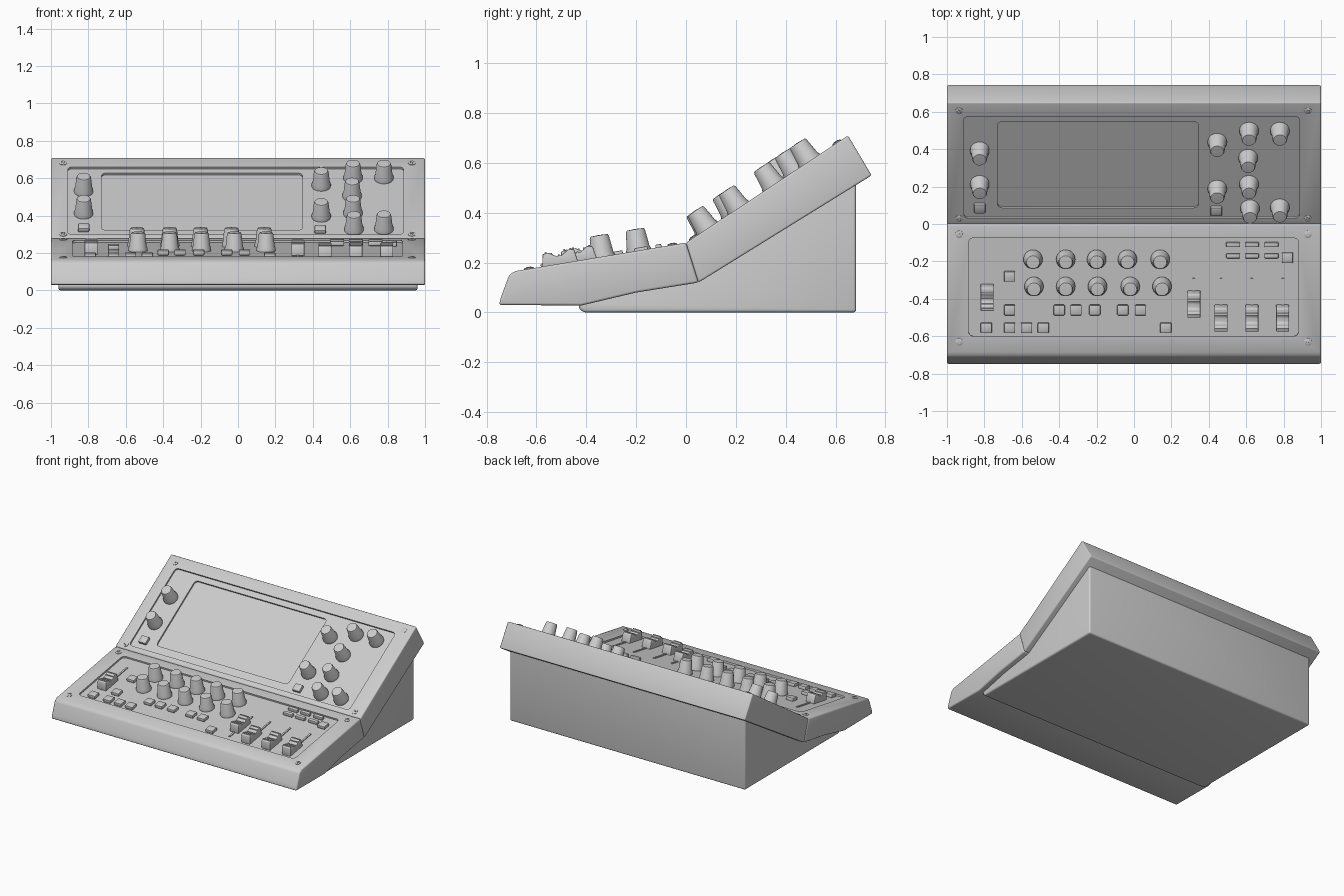
import bpy, bmesh, math
from mathutils import Matrix, Vector

cube = bpy.data.objects.get("Cube")
if cube:
    bpy.data.objects.remove(cube, do_unlink=True)

grey = bpy.data.materials.new("Light Grey")
grey.use_nodes = True
grey.diffuse_color = (0.6, 0.6, 0.6, 1)
grey.node_tree.nodes["Principled BSDF"].inputs["Base Color"].default_value = (0.6, 0.6, 0.6, 1)

# The two sloping control faces meet at this height above the centre line
FOLD = 0.28
LOWER = math.atan2(0.114, 0.685)
UPPER = math.atan2(0.43, 0.65)
DEPTH = 0.012


def on_face(slope, x, y, h=0.0):
    """Frame on a sloping face, above plan position x, y."""
    return (Matrix.Translation((0, 0, FOLD)) @ Matrix.Rotation(slope, 4, 'X')
            @ Matrix.Translation((x, y / math.cos(slope), h)))


def make(name, bm, matrix=None):
    bmesh.ops.recalc_face_normals(bm, faces=bm.faces)
    mesh = bpy.data.meshes.new(name)
    bm.to_mesh(mesh)
    bm.free()
    mesh.materials.append(grey)
    obj = bpy.data.objects.new(name, mesh)
    bpy.context.collection.objects.link(obj)
    if matrix:
        obj.matrix_world = matrix
    return obj


def bevel(obj, width, segments=2):
    mod = obj.modifiers.new("Bevel", 'BEVEL')
    mod.width, mod.segments, mod.limit_method = width, segments, 'ANGLE'
    return obj


def bake(obj):
    bpy.context.view_layer.update()
    graph = bpy.context.evaluated_depsgraph_get()
    mesh = bpy.data.meshes.new_from_object(obj.evaluated_get(graph))
    obj.modifiers.clear()
    obj.data = mesh
    return obj


def prism(name, profile, half, matrix=None):
    """Extrude a side profile (y, z) across the width."""
    bm = bmesh.new()
    face = bm.faces.new([bm.verts.new((-half, y, z)) for y, z in profile])
    new = bmesh.ops.extrude_face_region(bm, geom=[face])["geom"]
    bmesh.ops.translate(bm, vec=(2 * half, 0, 0),
                        verts=[v for v in new if isinstance(v, bmesh.types.BMVert)])
    return make(name, bm, matrix)


def box(name, size, matrix, round_corners=0.0):
    bm = bmesh.new()
    bmesh.ops.create_cube(bm, size=1)
    bmesh.ops.scale(bm, vec=size, verts=bm.verts)
    if round_corners:
        upright = [e for e in bm.edges
                   if abs(e.verts[0].co.z - e.verts[1].co.z) > size[2] / 2]
        bmesh.ops.bevel(bm, geom=upright, offset=round_corners, segments=4,
                        affect='EDGES', profile=0.5)
    return make(name, bm, matrix)


def lathe(name, profile, matrix, steps=28):
    bm = bmesh.new()
    verts = [bm.verts.new((r, 0, z)) for r, z in profile]
    edges = [bm.edges.new(pair) for pair in zip(verts, verts[1:])]
    bmesh.ops.spin(bm, geom=verts + edges, cent=(0, 0, 0), axis=(0, 0, 1),
                   angle=math.tau, steps=steps)
    bmesh.ops.remove_doubles(bm, verts=bm.verts, dist=0.0001)
    return make(name, bm, matrix)


def recess(obj, slope, x0, x1, y0, y1, depth):
    """Cut a shallow rounded rectangle into a sloping face."""
    size = (x1 - x0, (y1 - y0) / math.cos(slope), 2 * depth)
    cutter = box("recess_cutter", size,
                 on_face(slope, (x0 + x1) / 2, (y0 + y1) / 2), 0.025)
    cutter.hide_render = True
    mod = obj.modifiers.new("Recess", 'BOOLEAN')
    mod.operation, mod.solver, mod.object = 'DIFFERENCE', 'EXACT', cutter
    bake(obj)
    bpy.data.objects.remove(cutter, do_unlink=True)


# Casing: flat keyboard half, raised display half and the pedestal below
front_shell = bevel(prism("front_shell", [
    (-0.75, 0.03), (-0.743, 0.06), (-0.71, 0.15), (-0.685, 0.166), (0, FOLD),
    (0.05, 0.12), (-0.2, 0.08), (-0.42, 0.028)], 1.0), 0.01, 3)
bake(front_shell)
recess(front_shell, LOWER, -0.885, 0.88, -0.6, -0.075, DEPTH)

display_shell = bevel(prism("display_shell", [
    (0, FOLD), (0.65, 0.71), (0.745, 0.55), (0.05, 0.12)], 1.0), 0.008, 3)
bake(display_shell)
recess(display_shell, UPPER, -0.91, 0.885, 0.03, 0.575, DEPTH)
recess(display_shell, UPPER, -0.73, 0.345, 0.08, 0.54, 2 * DEPTH)

base = bevel(prism("base", [
    (-0.43, 0.015), (-0.41, 0), (0.683, 0), (0.683, 0.54), (0.06, 0.15),
    (-0.2, 0.1), (-0.43, 0.045)], 0.96), 0.02, 4)
bake(base)

# Tapered rotary knobs with a skirt
KNOB = [(0.051, 0), (0.051, 0.014), (0.046, 0.026), (0.039, 0.09),
        (0.035, 0.098), (0, 0.1)]
for row, xs in ((-0.19, (-0.54, -0.365, -0.2, -0.035, 0.14)),
                (-0.335, (-0.535, -0.365, -0.195, -0.02, 0.15))):
    for x in xs:
        lathe("front_knob", KNOB, on_face(LOWER, x, row, -DEPTH))
for x, y in ((-0.825, 0.39), (-0.825, 0.21), (0.445, 0.435), (0.445, 0.185),
             (0.615, 0.495), (0.61, 0.35), (0.615, 0.21), (0.62, 0.08),
             (0.78, 0.495), (0.78, 0.085)):
    lathe("display_knob", KNOB, on_face(UPPER, x, y, -DEPTH))


# Square push buttons and narrow mode keys
def button(name, slope, x, y, w=0.06, d=0.055, h=0.024):
    bake(bevel(box(name, (w, d, h), on_face(slope, x, y, h / 2 - DEPTH)), 0.005))


for x, y in ((-0.825, 0.085), (0.44, 0.07)):
    button("display_button", UPPER, x, y)
for y, xs in ((-0.28, (-0.665,)),
              (-0.46, (-0.665, -0.4, -0.31, -0.21, -0.06, 0.035)),
              (-0.555, (-0.79, -0.665, -0.575, -0.485, 0.17)),
              (-0.18, (0.82,))):
    for x in xs:
        button("front_button", LOWER, x, y)
for x in (0.53, 0.63, 0.735):
    for y in (-0.11, -0.17):
        button("mode_key", LOWER, x, y, 0.075, 0.025)

# Faders: slot rail, saddle-shaped cap and grip ribs
SADDLE = [(-0.074, 0), (-0.064, 0.06), (-0.042, 0.064), (-0.012, 0.045),
          (0.012, 0.045), (0.042, 0.064), (0.064, 0.06), (0.074, 0)]
for x, top, bottom, cap in ((-0.785, -0.17, -0.47, -0.395),
                            (0.32, -0.29, -0.56, -0.43),
                            (0.465, -0.29, -0.58, -0.505),
                            (0.63, -0.29, -0.58, -0.505),
                            (0.795, -0.29, -0.58, -0.505)):
    box("fader_slot", (0.012, top - bottom, 0.008),
        on_face(LOWER, x, (top + bottom) / 2, -DEPTH + 0.002))
    bake(bevel(prism("fader_cap", SADDLE, 0.035,
                     on_face(LOWER, x, cap, -DEPTH)), 0.004))
    for d, h in ((-0.05, 0.063), (-0.028, 0.056), (0, 0.046),
                 (0.028, 0.056), (0.05, 0.063)):
        box("fader_rib", (0.062, 0.007, 0.008), on_face(LOWER, x, cap + d, h - DEPTH))

# Corner screws with cross heads
for slope, y in ((UPPER, 0.605), (UPPER, 0.03), (LOWER, -0.055), (LOWER, -0.63)):
    for x in (-0.935, 0.93):
        lathe("screw", [(0.02, -0.002), (0.02, 0.003), (0.015, 0.006), (0, 0.006)],
              on_face(slope, x, y), 16)
        for turn in (0.4, 0.4 + math.pi / 2):
            box("screw_cross", (0.022, 0.005, 0.004),
                on_face(slope, x, y, 0.006) @ Matrix.Rotation(turn, 4, 'Z'))

# Smooth shading with sharp edges kept
bpy.ops.object.select_all(action='DESELECT')
for obj in bpy.context.scene.objects:
    if obj.type == 'MESH':
        obj.select_set(True)
        bpy.context.view_layer.objects.active = obj
bpy.ops.object.shade_smooth_by_angle(angle=math.radians(35))
